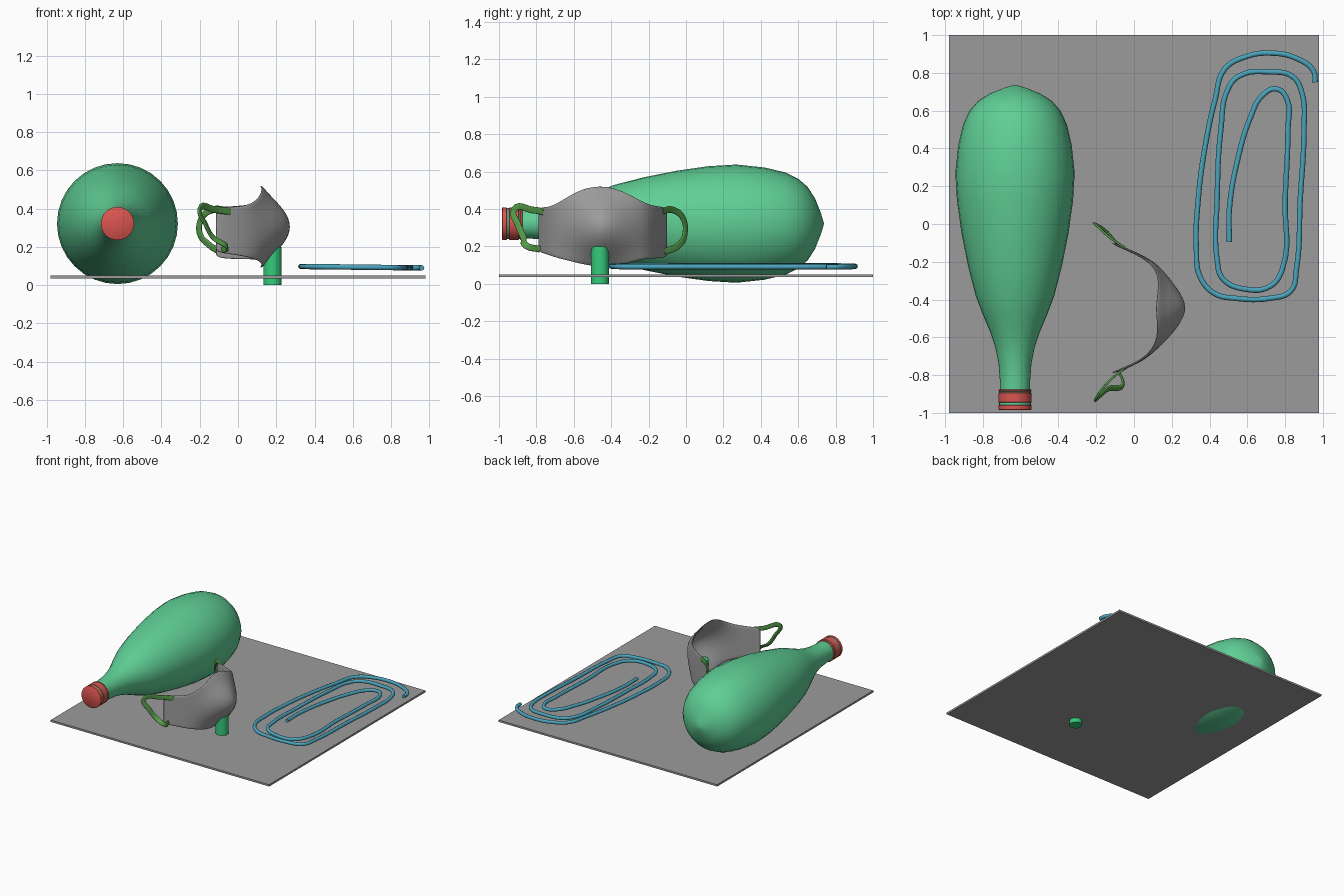
import bpy, math
from mathutils import Vector

if "Cube" in bpy.data.objects:
    bpy.data.objects.remove(bpy.data.objects["Cube"])


def material(name, rgb):
    m = bpy.data.materials.new(name)
    m.diffuse_color = (*rgb, 1)
    m.use_nodes = True
    m.node_tree.nodes["Principled BSDF"].inputs["Base Color"].default_value = m.diffuse_color
    return m


GREY = material("grey", (0.33, 0.33, 0.33))
GREEN = material("bottle green", (0.115, 0.62, 0.30))
BRIGHT = material("bright green", (0.035, 0.60, 0.20))
LEAF = material("strap green", (0.09, 0.33, 0.065))
RED = material("cap red", (0.70, 0.09, 0.08))
BLUE = material("clip blue", (0.07, 0.37, 0.50))


def mesh_object(name, verts, faces, mats, smooth=True):
    me = bpy.data.meshes.new(name)
    me.from_pydata(verts, [], faces)
    ob = bpy.data.objects.new(name, me)
    bpy.context.collection.objects.link(ob)
    for m in mats:
        me.materials.append(m)
    if smooth:
        bpy.ops.object.select_all(action='DESELECT')
        bpy.context.view_layer.objects.active = ob
        ob.select_set(True)
        bpy.ops.object.shade_smooth_by_angle(angle=math.radians(40))
    return ob


def lathe_y(name, profile, centre, mats, sides=32):
    """Revolve (y, radius) points, ordered back to front, about a y axis."""
    cx, cz = centre
    verts, faces = [], []
    for y, r in profile:
        for i in range(sides):
            a = 2 * math.pi * i / sides
            verts.append((cx + r * math.cos(a), y, cz + r * math.sin(a)))
    for k in range(len(profile) - 1):
        for i in range(sides):
            j = (i + 1) % sides
            faces.append((k * sides + j, k * sides + i,
                          (k + 1) * sides + i, (k + 1) * sides + j))
    faces.append(tuple(range(sides)))
    last = (len(profile) - 1) * sides
    faces.append(tuple(last + i for i in reversed(range(sides))))
    # faces were wound consistently; make sure they all point outwards
    ob = mesh_object(name, verts, faces, mats)
    import bmesh
    bm = bmesh.new()
    bm.from_mesh(ob.data)
    bmesh.ops.recalc_face_normals(bm, faces=bm.faces)
    bm.to_mesh(ob.data)
    bm.free()
    return ob


def sweep(name, points, mat, depth, extrude=0.0):
    """Smooth curve through points, thickened to a tube or a strap."""
    cu = bpy.data.curves.new(name, 'CURVE')
    cu.dimensions = '3D'
    cu.bevel_depth, cu.extrude = depth, extrude
    cu.bevel_resolution = 2
    cu.resolution_u = 6
    cu.use_fill_caps = True
    sp = cu.splines.new('BEZIER')
    sp.bezier_points.add(len(points) - 1)
    for bp, p in zip(sp.bezier_points, points):
        bp.co = p
        bp.handle_left_type = bp.handle_right_type = 'AUTO'
    cu.materials.append(mat)
    ob = bpy.data.objects.new(name, cu)
    bpy.context.collection.objects.link(ob)
    return ob


# Base plate
bpy.ops.mesh.primitive_cube_add(size=1, location=(0, 0, 0.043))
plate = bpy.context.object
plate.name = "base_plate"
plate.scale = (1.96, 2.0, 0.015)
plate.data.materials.append(GREY)

# Lying bottle, with the red cap and its green grooves
AXIS = (-0.63, 0.322)
lathe_y("bottle", [(0.737, 0.004), (0.722, 0.055), (0.69, 0.135), (0.65, 0.197),
                   (0.60, 0.24), (0.53, 0.274), (0.42, 0.300), (0.27, 0.316),
                   (0.12, 0.307), (-0.05, 0.283), (-0.22, 0.249), (-0.38, 0.208),
                   (-0.48, 0.170), (-0.57, 0.132), (-0.65, 0.105), (-0.74, 0.087),
                   (-0.83, 0.080), (-0.975, 0.080)], AXIS, [GREEN])
for i, (y0, y1) in enumerate([(-0.875, -0.888), (-0.893, -0.947), (-0.957, -0.985)]):
    lathe_y(f"cap_band_{i + 1}", [(y0, 0.083), (y0 - 0.003, 0.087),
                                  (y1 + 0.004, 0.087), (y1, 0.082)], AXIS, [RED])
lathe_y("cap_groove", [(-0.88, 0.0835), (-0.98, 0.0835)], AXIS, [GREEN])

# Small upright peg through the plate
bpy.ops.mesh.primitive_cylinder_add(vertices=24, radius=0.048, depth=0.2,
                                    location=(0.18, -0.46, 0.1))
peg = bpy.context.object
peg.name = "peg"
peg.data.materials.append(BRIGHT)
bpy.ops.object.shade_smooth_by_angle()

# Face mask: columns of y, x of rim, x of mid line, bottom z, top z
columns = [(-0.79, -0.12, -0.12, 0.17, 0.41), (-0.74, 0.01, 0.01, 0.155, 0.41),
           (-0.69, 0.08, 0.085, 0.138, 0.43), (-0.62, 0.12, 0.16, 0.12, 0.475),
           (-0.54, 0.125, 0.235, 0.10, 0.515), (-0.44, 0.11, 0.29, 0.085, 0.528),
           (-0.34, 0.13, 0.225, 0.10, 0.50), (-0.26, 0.125, 0.16, 0.125, 0.455),
           (-0.20, 0.085, 0.10, 0.135, 0.425), (-0.15, 0.00, 0.00, 0.135, 0.415),
           (-0.10, -0.12, -0.12, 0.14, 0.41)]
ROWS = 9
verts, faces = [], []
for y, xr, xm, zb, zt in columns:
    for k in range(ROWS):
        s = k / (ROWS - 1)
        verts.append((xr + (xm - xr) * math.sin(math.pi * s) ** 1.25, y, zb + (zt - zb) * s))
for c in range(len(columns) - 1):
    for k in range(ROWS - 1):
        a = c * ROWS + k
        faces.append((a, a + ROWS, a + ROWS + 1, a + 1))
mask = mesh_object("face_mask", verts, faces, [GREY])
for p in mask.data.polygons:
    p.use_smooth = True
sol = mask.modifiers.new("thickness", 'SOLIDIFY')
sol.thickness = 0.012
sol.offset = 0
sub = mask.modifiers.new("smooth", 'SUBSURF')
sub.levels = sub.render_levels = 2

# Ear straps
sweep("ear_strap_back", [(-0.05, -0.125, 0.39), (-0.13, -0.07, 0.395), (-0.19, -0.015, 0.35),
                         (-0.20, -0.005, 0.27), (-0.15, -0.035, 0.21), (-0.08, -0.115, 0.17)],
      LEAF, 0.006, 0.012)
sweep("ear_strap_front", [(-0.04, -0.76, 0.385), (-0.12, -0.82, 0.395), (-0.20, -0.92, 0.395),
                          (-0.17, -0.90, 0.32), (-0.13, -0.87, 0.25),
                          (-0.06, -0.855, 0.205), (-0.08, -0.78, 0.185)],
      LEAF, 0.006, 0.012)

# Spiral wire clip lying flat
path = [(.96, .75), (.95, .81), (.865, .875), (.72, .905), (.59, .885), (.48, .82), (.43, .66),
        (.375, .40), (.34, .13), (.33, -.13), (.35, -.28), (.43, -.37), (.535, -.393),
        (.72, -.393), (.83, -.355), (.86, -.24), (.88, .13), (.90, .50), (.89, .69),
        (.84, .78), (.72, .805), (.56, .785), (.50, .72), (.46, .50), (.44, .13), (.44, -.19),
        (.47, -.29), (.59, -.345), (.72, -.33), (.785, -.24), (.80, .13), (.815, .50),
        (.81, .66), (.755, .715), (.68, .68), (.615, .56), (.55, .345), (.505, .08),
        (.505, -.095)]
sweep("wire_clip", [(x, y, 0.102 - 0.012 * x) for x, y in path], BLUE, 0.014)
